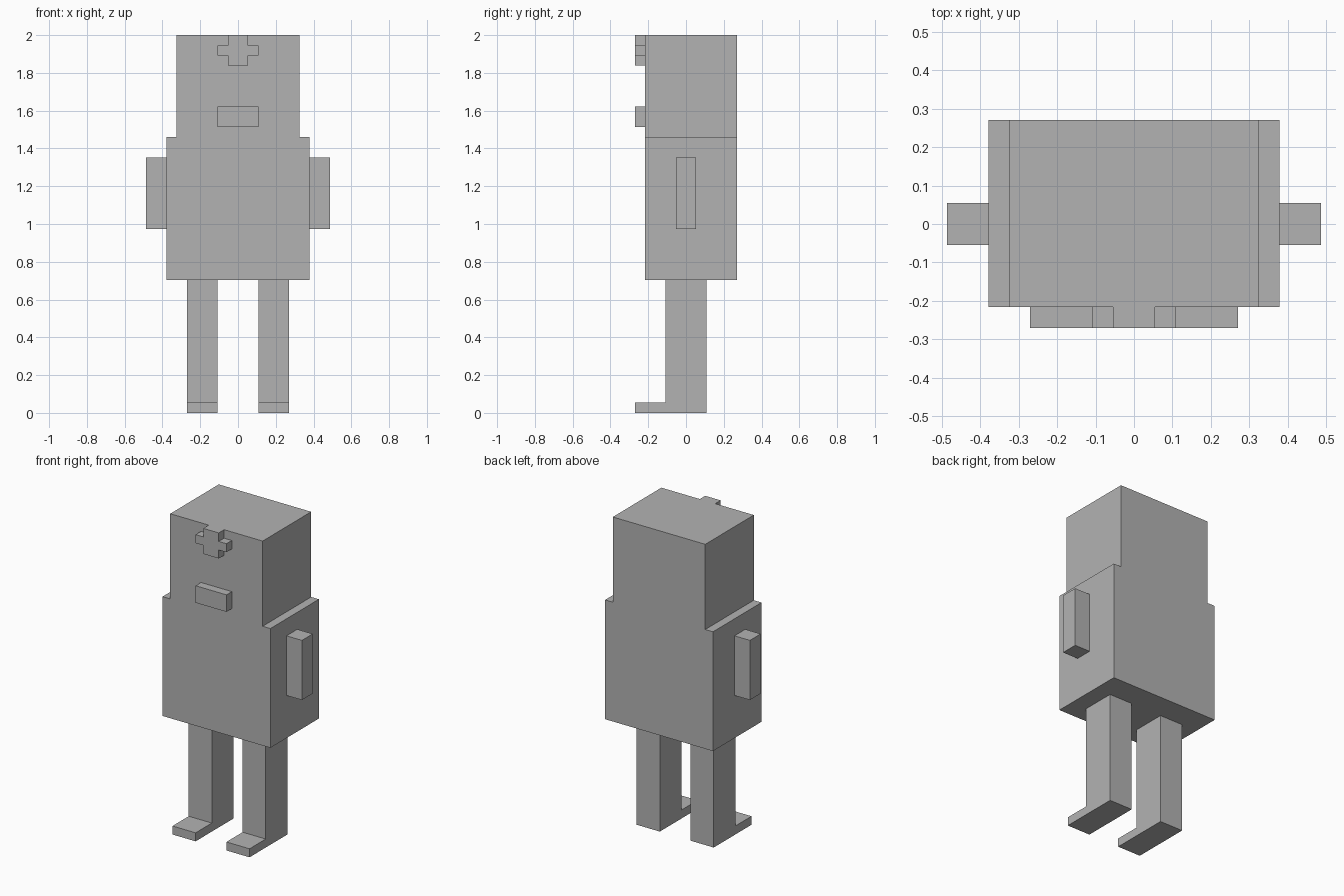
import bpy
import bmesh
from mathutils import Vector

U = 2 / 37  # one block of the model's grid

default = bpy.data.objects.get("Cube")
if default:
    bpy.data.objects.remove(default, do_unlink=True)

# Single flat colour
grey = bpy.data.materials.new("plain_grey")
grey.use_nodes = True
colour = (0.45, 0.45, 0.45, 1)
grey.diffuse_color = colour
grey.node_tree.nodes["Principled BSDF"].inputs["Base Color"].default_value = colour


def extrude_outline(name, outline, axis, start, end, mirror=False):
    """Extrude an outline (grid units) along x or y from start to end."""
    bm = bmesh.new()
    if axis == "y":
        points = [Vector((a, start, b)) for a, b in outline]
        step = Vector((0, end - start, 0))
    else:
        points = [Vector((start, a, b)) for a, b in outline]
        step = Vector((end - start, 0, 0))
    face = bm.faces.new([bm.verts.new(p * U) for p in points])
    result = bmesh.ops.extrude_face_region(bm, geom=[face], use_keep_orig=True)
    moved = [v for v in result["geom"] if isinstance(v, bmesh.types.BMVert)]
    bmesh.ops.translate(bm, verts=moved, vec=step * U)
    bmesh.ops.recalc_face_normals(bm, faces=bm.faces)
    mesh = bpy.data.meshes.new(name)
    bm.to_mesh(mesh)
    bm.free()
    mesh.materials.append(grey)
    obj = bpy.data.objects.new(name, mesh)
    bpy.context.collection.objects.link(obj)
    if mirror:
        obj.modifiers.new("Mirror", "MIRROR").use_axis[0] = True
    return obj


def symmetric(half):
    """Close a right-hand half outline with its mirror image."""
    return half + [(-x, z) for x, z in reversed(half)]


def rect(a0, a1, b0, b1):
    return [(a0, b0), (a1, b0), (a1, b1), (a0, b1)]


# Torso and narrower head, flush front and back
extrude_outline("body", symmetric([(7, 13), (7, 27), (6, 27), (6, 37)]), "y", -4, 5)

# Raised cross on the forehead and bar for the mouth
cross = symmetric([(1, 34), (1, 35), (2, 35), (2, 36), (1, 36), (1, 37)])
extrude_outline("forehead_cross", cross, "y", -5, -4)
extrude_outline("mouth", rect(-2, 2, 28, 30), "y", -5, -4)

# Arms on both sides
extrude_outline("arms", rect(-1, 1, 18, 25), "x", 7, 9, mirror=True)

# Legs with thin feet pointing forward
leg = [(-5, 0), (2, 0), (2, 13), (-2, 13), (-2, 1), (-5, 1)]
extrude_outline("legs", leg, "x", 2, 5, mirror=True)
